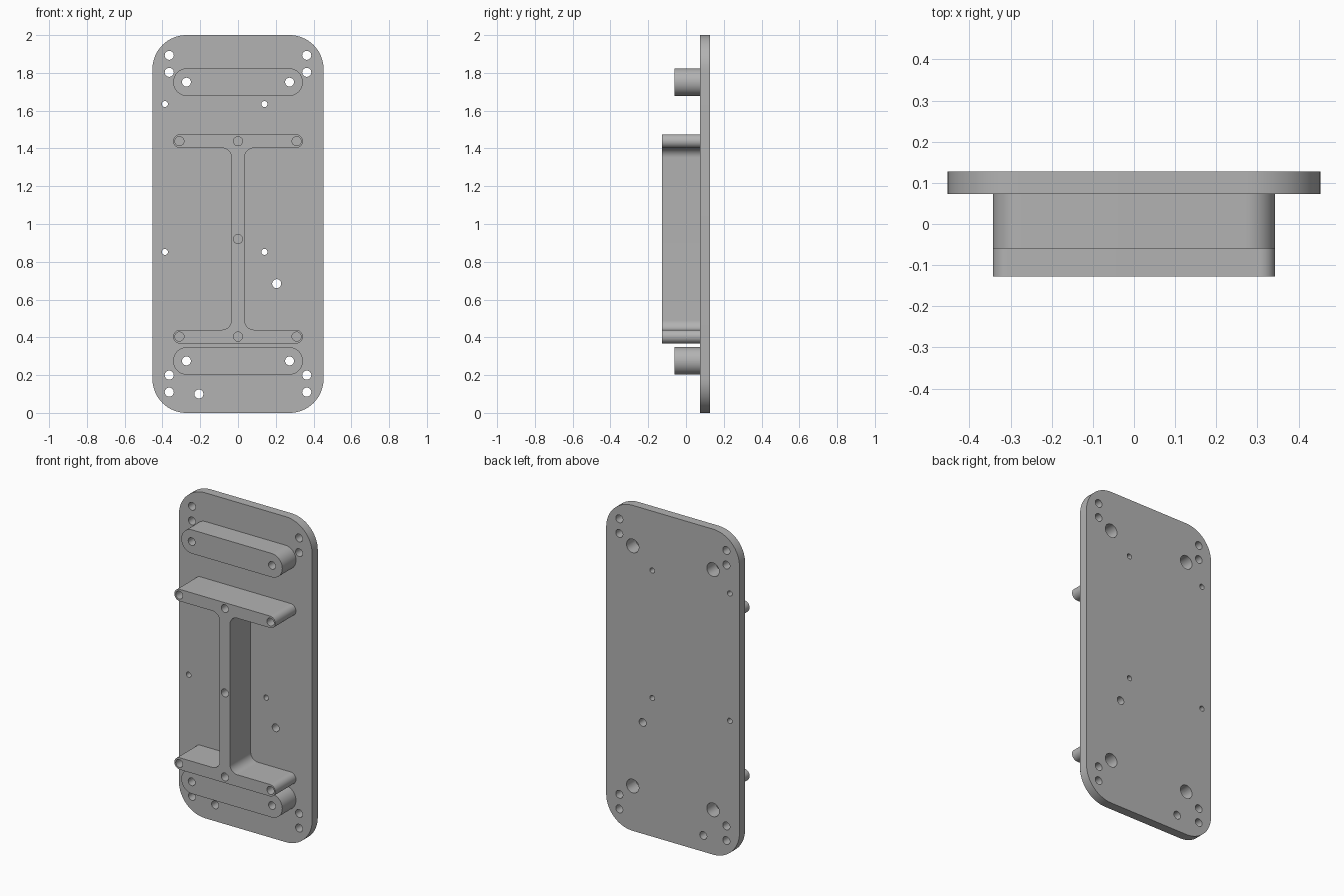
import bpy, bmesh
from math import cos, sin, pi
from mathutils import Vector

cube = bpy.data.objects.get("Cube")
if cube:
    bpy.data.objects.remove(cube, do_unlink=True)

grey = bpy.data.materials.new("machined grey")
grey.use_nodes = True
grey.diffuse_color = (0.45, 0.45, 0.45, 1)
grey.node_tree.nodes["Principled BSDF"].inputs["Base Color"].default_value = (0.45, 0.45, 0.45, 1)

FRONT, PLATE, BACK = -0.128, 0.073, 0.128
PAD_FRONT = -0.06


def fillet(corners, steps=16):
    """Round right-angled corners given as (x, z, radius)."""
    out = []
    for i, (x, z, r) in enumerate(corners):
        p = Vector((x, z))
        a = (p - Vector(corners[i - 1][:2])).normalized()
        b = (Vector(corners[(i + 1) % len(corners)][:2]) - p).normalized()
        c = p - a * r + b * r
        for k in range(steps + 1):
            t = pi / 2 * k / steps
            out.append(c - b * r * cos(t) + a * r * sin(t))
    return out


def add_prism(bm, outline, y0, y1):
    """Extrude a closed outline from y0 to y1."""
    face = bm.faces.new([bm.verts.new((p.x, y0, p.y)) for p in outline])
    moved = bmesh.ops.extrude_face_region(bm, geom=[face])["geom"]
    verts = [v for v in moved if isinstance(v, bmesh.types.BMVert)]
    bmesh.ops.translate(bm, verts=verts, vec=(0, y1 - y0, 0))


def finish(bm, name):
    bmesh.ops.remove_doubles(bm, verts=bm.verts, dist=1e-5)
    bmesh.ops.recalc_face_normals(bm, faces=bm.faces)
    mesh = bpy.data.meshes.new(name)
    bm.to_mesh(mesh)
    bm.free()
    mesh.materials.append(grey)
    obj = bpy.data.objects.new(name, mesh)
    bpy.context.collection.objects.link(obj)
    return obj


def prism(name, outline, y0, y1):
    bm = bmesh.new()
    add_prism(bm, outline, y0, y1)
    return finish(bm, name)


def drill(obj, holes, y0, y1):
    """Cut round holes, given as (x, z, radius), between y0 and y1."""
    bm = bmesh.new()
    for x, z, r in holes:
        ring = [Vector((x + r * cos(k * pi / 16), z + r * sin(k * pi / 16))) for k in range(32)]
        add_prism(bm, ring, y0, y1)
    cutter = finish(bm, "hole_cutter")
    cutter.hide_render = True
    mod = obj.modifiers.new("holes", "BOOLEAN")
    mod.operation, mod.solver, mod.object = "DIFFERENCE", "EXACT", cutter
    graph = bpy.context.evaluated_depsgraph_get()
    result = bpy.data.meshes.new_from_object(obj.evaluated_get(graph))
    obj.modifiers.clear()
    obj.data = result
    bpy.data.objects.remove(cutter, do_unlink=True)


def slab(x, z0, z1, r):
    return fillet([(-x, z0, r), (x, z0, r), (x, z1, r), (-x, z1, r)])


parts = []

# Back plate with corner, locating and small fixing holes
plate = prism("back_plate", slab(0.453, 0, 2, 0.18), PLATE, BACK)
bolt = 0.024
holes = [(s * 0.364, z, bolt) for s in (-1, 1) for z in (0.11, 0.2, 1.803, 1.893)]
holes += [(0.205, 0.684, bolt), (-0.207, 0.1, bolt)]
holes += [(x, z, 0.016) for x in (-0.387, 0.14) for z in (0.852, 1.635)]
pad_heights = {"lower_pad": 0.275, "upper_pad": 1.751}
counterbores = [(s * 0.273, z, 0.042) for s in (-1, 1) for z in pad_heights.values()]
drill(plate, holes + counterbores, PLATE - 0.05, BACK + 0.05)
parts.append(plate)

# Rounded pads, bored through and counterbored from behind
for name, z in pad_heights.items():
    pad = prism(name, slab(0.343, z - 0.073, z + 0.073, 0.0725), PAD_FRONT, PLATE)
    spots = [(s * 0.273, z) for s in (-1, 1)]
    drill(pad, [(x, h, 0.0235) for x, h in spots], PAD_FRONT - 0.05, PLATE + 0.05)
    drill(pad, [(x, h, 0.042) for x, h in spots], 0.04, PLATE + 0.05)
    parts.append(pad)

# I-shaped rib with filleted web and blind tapped holes
X, W, E, F = 0.343, 0.035, 0.0363, 0.05
Z0, Z1, Z2, Z3 = 0.367, 0.44, 1.402, 1.475
right = [(X, Z0, E), (X, Z1, E), (W, Z1, F), (W, Z2, F), (X, Z2, E), (X, Z3, E)]
left = [(-x, z, r) for x, z, r in reversed(right)]
rib = prism("i_shaped_rib", fillet(right + left), FRONT, PLATE)
taps = [(x, z, bolt) for x in (-0.31, 0, 0.31) for z in (0.404, 1.4385)]
drill(rib, taps + [(0, 0.92, bolt)], FRONT - 0.05, FRONT + 0.12)
parts.append(rib)

# Smooth the round walls and keep the machined edges sharp
bpy.ops.object.select_all(action="DESELECT")
for obj in parts:
    obj.select_set(True)
bpy.context.view_layer.objects.active = plate
bpy.ops.object.shade_smooth_by_angle(angle=pi / 6)
